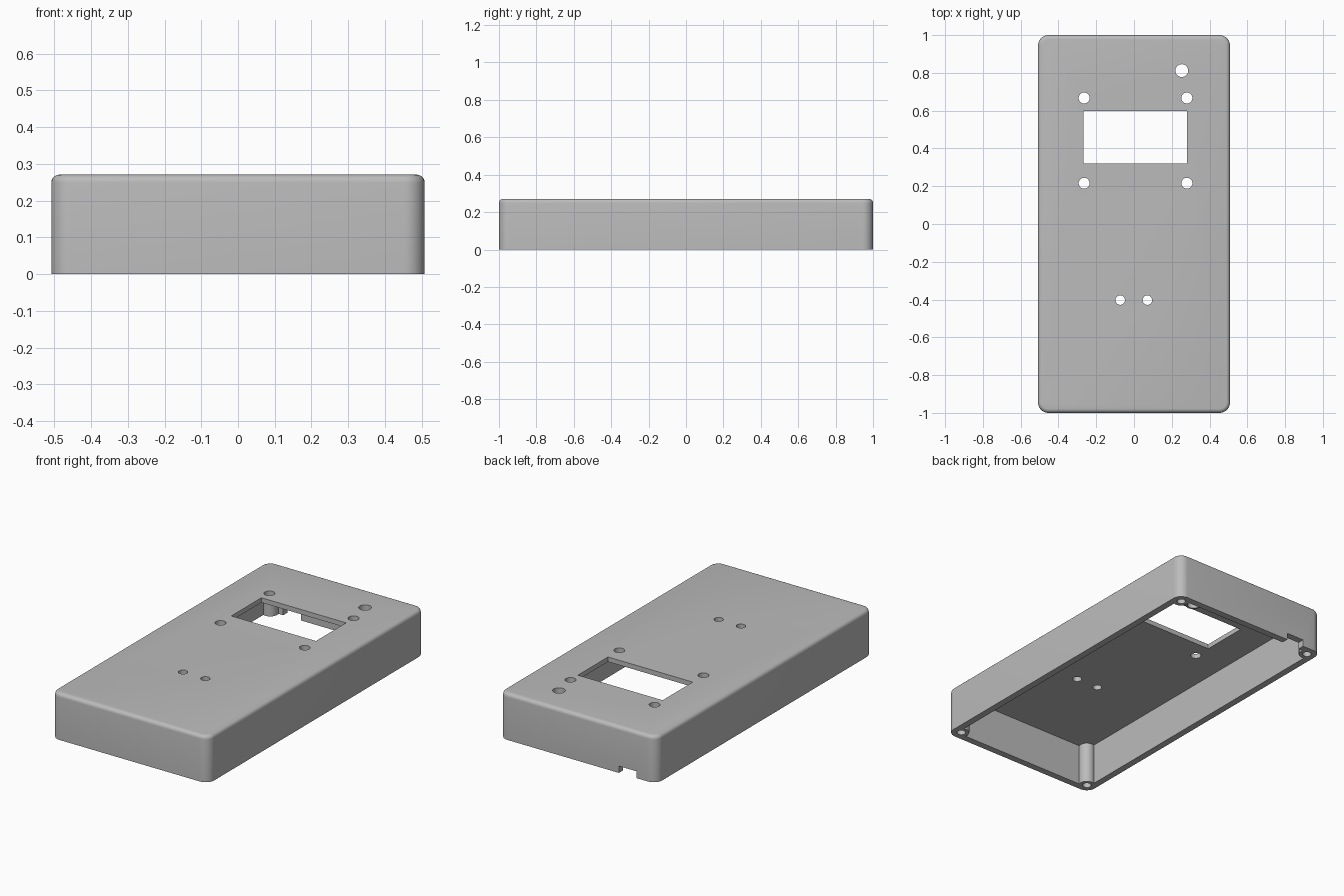
import bpy
import bmesh
from mathutils import Matrix, Vector

cube = bpy.data.objects.get("Cube")
if cube:
    bpy.data.objects.remove(cube, do_unlink=True)

HALF_X, HALF_Y, HEIGHT = 0.508, 1.0, 0.271
WALL, ROOF, CORNER, EDGE = 0.04, 0.028, 0.055, 0.022


def finish(name, bm):
    mesh = bpy.data.meshes.new(name)
    bm.to_mesh(mesh)
    bm.free()
    obj = bpy.data.objects.new(name, mesh)
    bpy.context.collection.objects.link(obj)
    return obj


def add_box(bm, low, high):
    low, high = Vector(low), Vector(high)
    size = Matrix.Diagonal((*(high - low), 1))
    bmesh.ops.create_cube(bm, size=1, matrix=Matrix.Translation((low + high) / 2) @ size)


def add_cylinder(bm, x, y, radius, low, high):
    bmesh.ops.create_cone(bm, cap_ends=True, segments=32, radius1=radius, radius2=radius,
                          depth=high - low, matrix=Matrix.Translation((x, y, (low + high) / 2)))


def cut(target, cutter):
    """Subtract the cutter from the target and discard it."""
    mod = target.modifiers.new("cut", "BOOLEAN")
    mod.operation, mod.solver, mod.object = "DIFFERENCE", "EXACT", cutter
    bpy.context.view_layer.objects.active = target
    bpy.ops.object.modifier_apply(modifier=mod.name)
    bpy.data.objects.remove(cutter, do_unlink=True)


# Outer block with rounded corners and a softened top rim
bm = bmesh.new()
add_box(bm, (-HALF_X, -HALF_Y, 0), (HALF_X, HALF_Y, HEIGHT))
uprights = [e for e in bm.edges if abs(e.verts[0].co.z - e.verts[1].co.z) > 0.1]
bmesh.ops.bevel(bm, geom=uprights, offset=CORNER, segments=8, profile=0.5, affect="EDGES")
rim = [e for e in bm.edges if all(v.co.z > HEIGHT - 0.001 for v in e.verts)]
bmesh.ops.bevel(bm, geom=rim, offset=EDGE, segments=5, profile=0.5, affect="EDGES")
case = finish("enclosure_lid", bm)

# Hollow interior, leaving the corner screw posts and the indicator tube standing
bm = bmesh.new()
add_box(bm, (WALL - HALF_X, WALL - HALF_Y, -0.1), (HALF_X - WALL, HALF_Y - WALL, HEIGHT - ROOF))
cavity = finish("cavity", bm)

corners = [(sx * (HALF_X - CORNER), sy * (HALF_Y - CORNER)) for sx in (-1, 1) for sy in (-1, 1)]
indicator = (0.253, 0.812)
bm = bmesh.new()
for x, y in corners:
    add_cylinder(bm, x, y, 0.045, -0.2, 0.4)
add_cylinder(bm, *indicator, 0.044, 0.11, 0.4)
cut(cavity, finish("posts", bm))
cut(case, cavity)

# Screw holes in posts, mounting holes, indicator bore and button holes
bm = bmesh.new()
for x, y in corners:
    add_cylinder(bm, x, y, 0.024, -0.1, 0.2)
for x in (-0.264, 0.28):
    for y in (0.216, 0.667):
        add_cylinder(bm, x, y, 0.029, 0.2, 0.4)
for x in (-0.073, 0.071):
    add_cylinder(bm, x, -0.403, 0.025, 0.2, 0.4)
add_cylinder(bm, *indicator, 0.034, 0.05, 0.4)
# Display window and cable notch in the back wall
add_box(bm, (-0.267, 0.319, 0.2), (0.281, 0.597, 0.4))
add_box(bm, (-0.38, 0.9, -0.1), (-0.266, 1.1, 0.04))
cut(case, finish("openings", bm))

# Single plastic colour
plastic = bpy.data.materials.new("grey_plastic")
plastic.use_nodes = True
grey = (0.5, 0.5, 0.5, 1)
plastic.diffuse_color = grey
plastic.node_tree.nodes["Principled BSDF"].inputs["Base Color"].default_value = grey
case.data.materials.clear()
case.data.materials.append(plastic)

bpy.ops.object.select_all(action="DESELECT")
case.select_set(True)
bpy.context.view_layer.objects.active = case
bpy.ops.object.shade_smooth_by_angle(angle=0.6)
